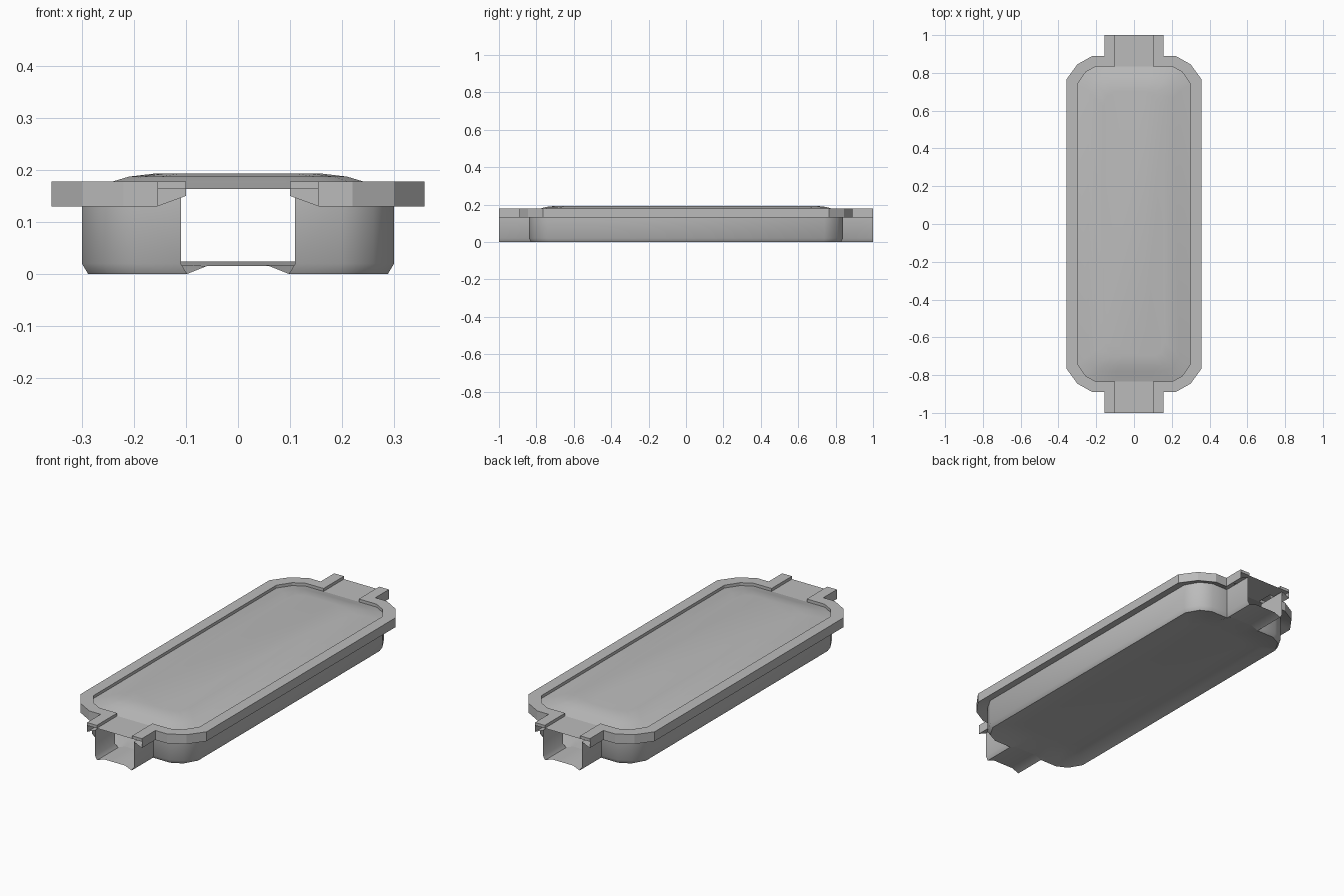
import bpy, bmesh, math

cube = bpy.data.objects.get("Cube")
if cube:
    bpy.data.objects.remove(cube, do_unlink=True)

grey = bpy.data.materials.new("plain grey")
grey.use_nodes = True
colour = (0.5, 0.5, 0.5, 1)
grey.diffuse_color = colour
grey.node_tree.nodes["Principled BSDF"].inputs["Base Color"].default_value = colour


def half(quarter, z):
    """Path down the +x side, from the back end to the front end."""
    pts = [(p[0], p[1], p[2] if len(p) > 2 else z) for p in quarter]
    return pts + [(x, -y, h) for x, y, h in reversed(pts)]


def ring(quarter, z):
    """Closed outline, clockwise from above."""
    pts = half(quarter, z)
    return pts + [(-x, y, h) for x, y, h in reversed(pts)]


def loft(name, rows, closed=False, cap=None, mirror=None, angle=40):
    """Join rows of points by quads; cap is 'first' or 'last'."""
    bm = bmesh.new()
    vs = [[bm.verts.new(p) for p in row] for row in rows]
    n = len(rows[0])
    for a, b in zip(vs, vs[1:]):
        for i in range(n if closed else n - 1):
            j = (i + 1) % n
            bm.faces.new((a[i], a[j], b[j], b[i]))
    if cap == "first":
        bm.faces.new(vs[0][::-1])
    elif cap == "last":
        bm.faces.new(vs[-1])
    mesh = bpy.data.meshes.new(name)
    bm.to_mesh(mesh)
    bm.free()
    mesh.materials.append(grey)
    ob = bpy.data.objects.new(name, mesh)
    bpy.context.collection.objects.link(ob)
    if mirror:
        mod = ob.modifiers.new("mirror", "MIRROR")
        mod.use_axis = ["x" in mirror, "y" in mirror, False]
        mod.use_mirror_merge = False
    bpy.ops.object.select_all(action="DESELECT")
    ob.select_set(True)
    bpy.context.view_layer.objects.active = ob
    bpy.ops.object.shade_smooth_by_angle(angle=math.radians(angle))
    return ob


# Quarter outlines, from the channel end round to the long side
rim_outer = [(.155, 1), (.155, .89), (.22, .89), (.30, .845), (.358, .765)]
rim_inner = [(.10, 1), (.10, .835), (.20, .835), (.255, .805), (.30, .74)]
wall = [(.11, 1), (.11, .84), (.20, .84), (.26, .81), (.30, .74)]
base = [(.098, 1), (.098, .828), (.195, .828), (.25, .80), (.288, .735)]

# Rim: inner lip, flat top, outer side and sloping underside
loft("rim", [half(rim_inner, .163), half(rim_inner, .178), half(rim_outer, .178),
             half(rim_outer, .13), half(wall, .15)], mirror="x", angle=20)

# End plates of the rim: upper bar, its underside, and recessed lower part
loft("rim_end_bar", [[(.155, 1, .178), (.10, 1, .178)],
                     [(.155, 1, .163), (.10, 1, .163)],
                     [(.155, .92, .163), (.10, .92, .163)],
                     [(.155, .92, .13), (.10, .92, .15)]], mirror="xy", angle=20)

# Body: side walls with a chamfered foot
loft("body_wall", [half(wall, .15), half(wall, .02), half(base, 0)], mirror="x", angle=50)

# Lid: shallow dome inside the rim
edge = rim_inner[1:]
shoulder = [(.09, .78), (.17, .78), (.21, .755), (.24, .70)]
upper = [(.08, .75), (.15, .75), (.185, .725), (.21, .67)]
crown = [(.06, .70), (.11, .70), (.14, .68), (.16, .62)]
loft("lid", [ring(crown, .193), ring(upper, .187), ring(shoulder, .178),
             ring(edge, .163)], closed=True, cap="first")

# Floor: raised slightly in the middle
floor_edge = [(.06, .828, .015)] + base[1:]
floor_mid = [(.055, .76), (.09, .76), (.16, .76), (.205, .74), (.24, .69)]
floor_top = [(.04, .68), (.07, .68), (.11, .68), (.14, .66), (.16, .61)]
loft("floor", [ring(floor_edge, 0), ring(floor_mid, .017), ring(floor_top, .024)],
     closed=True, cap="last")

# Channel roof and floor at both ends
loft("channel_roof", [[(x, y, .163) for x in (-.10, .10)] for y in (.835, 1)], mirror="y")
loft("channel_floor", [[(x, y, z) for x, z in ((-.098, 0), (-.06, .015), (.06, .015), (.098, 0))]
                       for y in (1, .828)], mirror="y")
